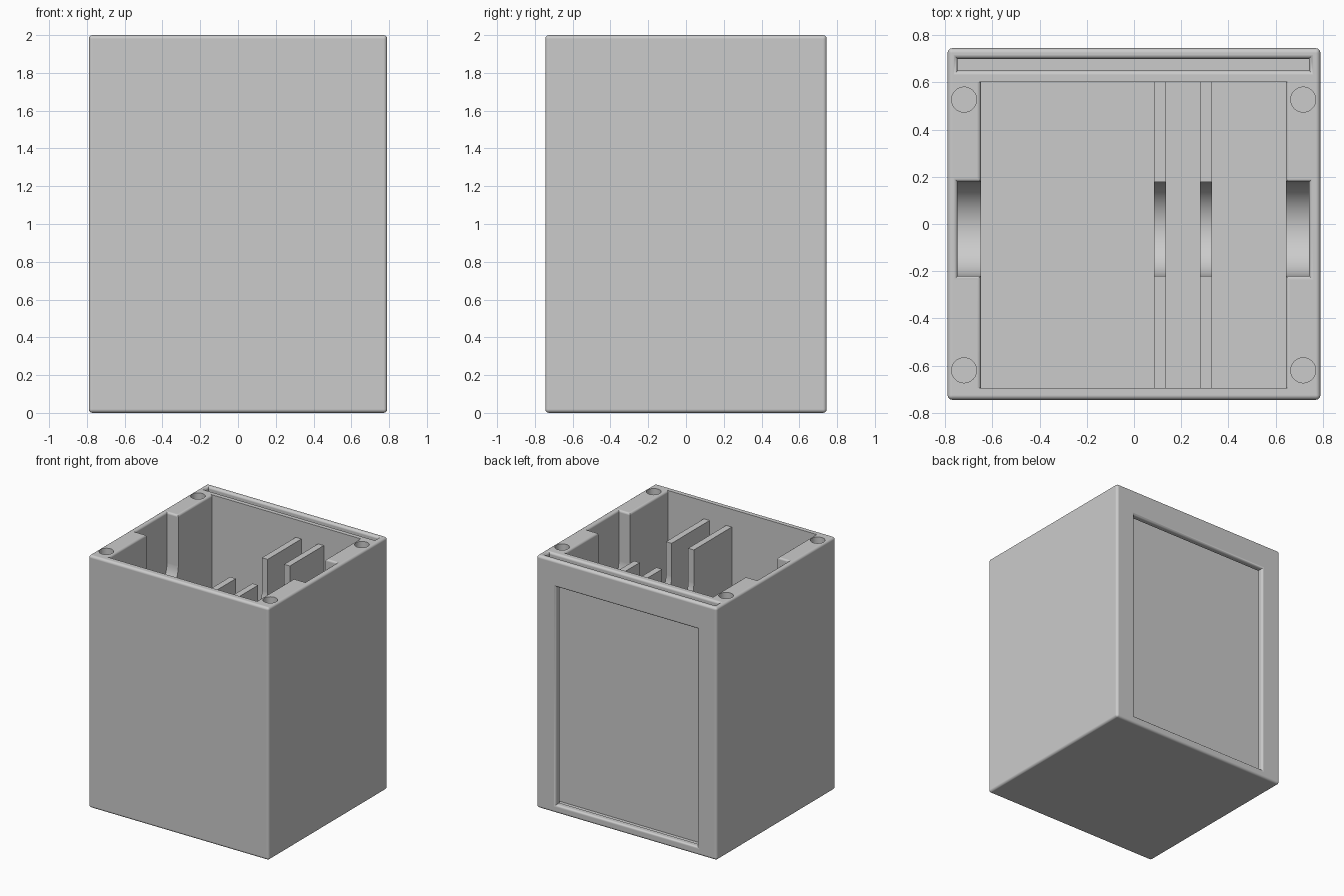
import bpy, bmesh
from math import sin, cos, radians, pi
from mathutils import Matrix

cube = bpy.data.objects.get("Cube")
if cube:
    bpy.data.objects.remove(cube, do_unlink=True)

GREY = (0.6, 0.6, 0.6, 1)
grey = bpy.data.materials.new("light grey plastic")
grey.diffuse_color = GREY
grey.use_nodes = True
grey.node_tree.nodes["Principled BSDF"].inputs["Base Color"].default_value = GREY

HX, HY, H = 0.79, 0.745, 2.0
ROUND, LIP = 0.02, 0.018


def make_object(name, bm):
    bmesh.ops.recalc_face_normals(bm, faces=bm.faces)
    mesh = bpy.data.meshes.new(name)
    bm.to_mesh(mesh)
    bm.free()
    mesh.materials.append(grey)
    obj = bpy.data.objects.new(name, mesh)
    bpy.context.collection.objects.link(obj)
    return obj


def box(name, x0, x1, y0, y1, z0, z1, bevel=0):
    bm = bmesh.new()
    bmesh.ops.create_cube(bm, size=1)
    bmesh.ops.scale(bm, vec=(x1 - x0, y1 - y0, z1 - z0), verts=bm.verts)
    bmesh.ops.translate(bm, vec=((x0 + x1) / 2, (y0 + y1) / 2, (z0 + z1) / 2), verts=bm.verts)
    if bevel:
        bmesh.ops.bevel(bm, geom=bm.edges[:], offset=bevel, segments=4, profile=0.5, affect='EDGES')
    return make_object(name, bm)


def pocket(name, x0, x1, y0, y1, floor, top, round_floor=False, flare_y=True):
    """Rectangular cutter whose mouth flares into a rounded lip."""
    rings = [(floor, 0, 0)]
    if round_floor:
        r = (y1 - y0) / 2
        rings = [(floor + r - r * sin(radians(a)), 0, r * cos(radians(a)) - r)
                 for a in range(87, 0, -6)]
        rings.append((floor + r, 0, 0))
    for i in range(5):
        t = i * pi / 8
        grow = LIP * (1 - cos(t))
        rings.append((top - LIP + LIP * sin(t), grow, grow * flare_y))
    rings.append((top + 0.1, LIP, LIP * flare_y))
    bm = bmesh.new()
    loops = []
    for z, gx, gy in rings:
        corners = ((x0 - gx, y0 - gy), (x1 + gx, y0 - gy), (x1 + gx, y1 + gy), (x0 - gx, y1 + gy))
        loops.append([bm.verts.new((x, y, z)) for x, y in corners])
    for a, b in zip(loops, loops[1:]):
        for i in range(4):
            j = (i + 1) % 4
            bm.faces.new((a[i], a[j], b[j], b[i]))
    bm.faces.new(loops[0])
    bm.faces.new(loops[-1])
    return make_object(name, bm)


def cut(target, cutter):
    mod = target.modifiers.new("cut", 'BOOLEAN')
    mod.operation = 'DIFFERENCE'
    mod.solver = 'EXACT'
    mod.object = cutter
    bpy.context.view_layer.objects.active = target
    bpy.ops.object.modifier_apply(modifier=mod.name)


def discard(cutter):
    bpy.data.objects.remove(cutter, do_unlink=True)


# Outer shell and its main cavity
shell = box("box_shell", -HX, HX, -HY, HY, 0, H, ROUND)
cavity = pocket("cavity_cutter", -0.648, 0.643, -0.695, 0.602, 0.05, H, flare_y=False)
cut(shell, cavity)
discard(cavity)

# Two inner dividers
dividers = [box(name, x, x + 0.05, -0.71, 0.615, 0.03, 1.86)
            for name, x in (("divider_middle", 0.085), ("divider_left", 0.28))]

# Finger notch with a round bottom through side walls and dividers
notch = pocket("notch_cutter", -0.747, 0.742, -0.22, 0.178, 1.4, H, round_floor=True)
for part in [shell] + dividers:
    cut(part, notch)
discard(notch)

# Deep slot behind the back frame, open at the rim
slot = pocket("slot_cutter", -0.747, 0.742, 0.65, 0.70, 0.05, H)
cut(shell, slot)
discard(slot)

# Window through the back frame into the slot
window = pocket("window_cutter", -0.62, 0.62, -1.79, -0.065, 0.68, HY)
window.data.transform(Matrix.Rotation(-pi / 2, 4, 'X'))
cut(shell, window)
discard(window)

# Round corner sockets in the rim
for x in (-0.72, 0.717):
    for y in (-0.62, 0.527):
        bm = bmesh.new()
        bmesh.ops.create_cone(bm, cap_ends=True, segments=40, radius1=0.053, radius2=0.053,
                              depth=0.2, matrix=Matrix.Translation((x, y, H + 0.02)))
        socket = make_object("socket_cutter", bm)
        cut(shell, socket)
        discard(socket)

# Smooth the rounded edges and keep the large faces flat
bpy.ops.object.select_all(action='DESELECT')
for part in [shell] + dividers:
    part.select_set(True)
bpy.context.view_layer.objects.active = shell
bpy.ops.object.shade_smooth_by_angle(angle=radians(30))
for part in [shell] + dividers:
    normals = part.modifiers.new("flat_faces", 'WEIGHTED_NORMAL')
    normals.weight = 100
    normals.keep_sharp = True
